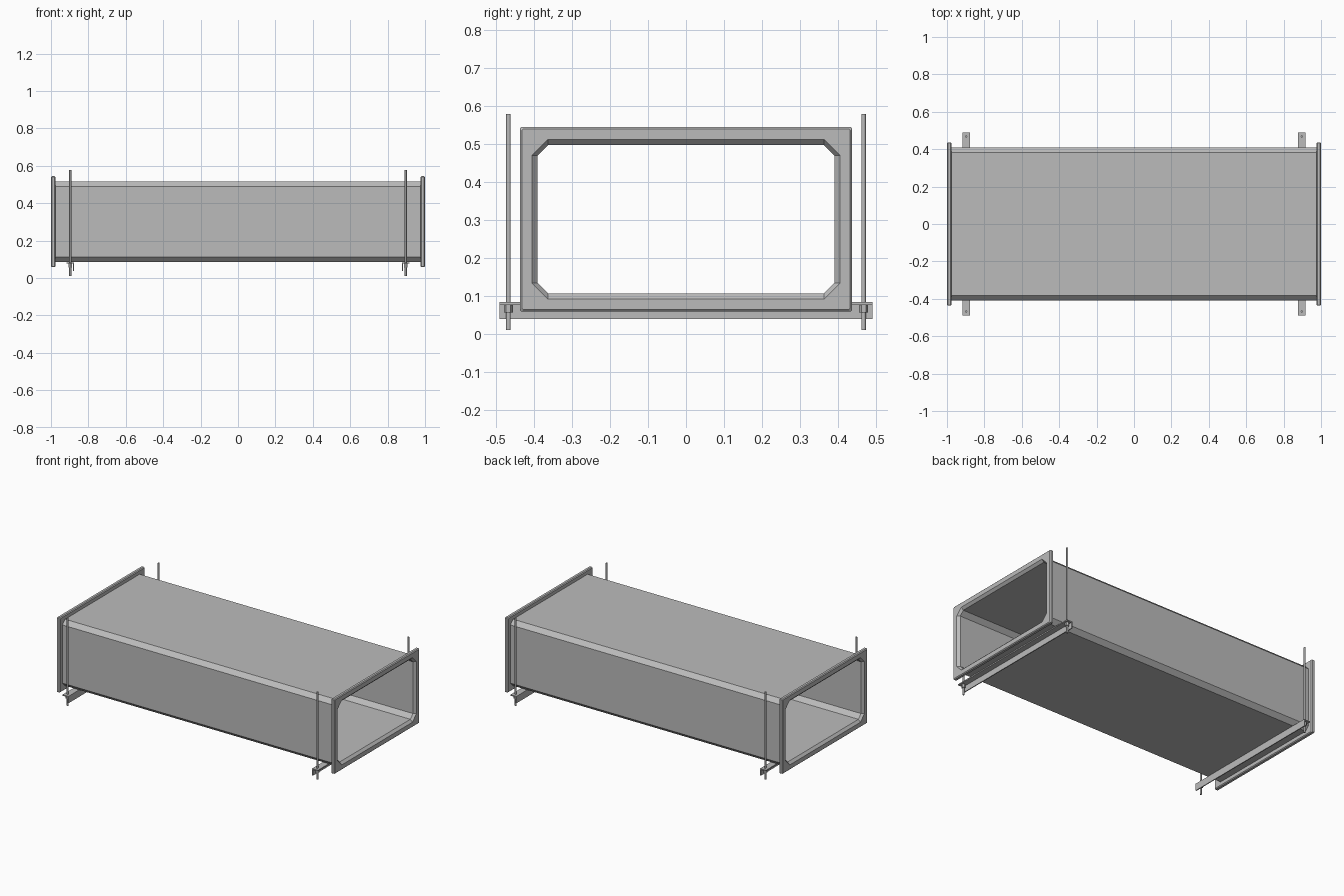
import bpy, bmesh

cube = bpy.data.objects.get("Cube")
if cube:
    bpy.data.objects.remove(cube)

steel = bpy.data.materials.new("galvanised grey")
steel.use_nodes = True
GREY = (0.5, 0.5, 0.5, 1)
steel.diffuse_color = GREY
steel.node_tree.nodes["Principled BSDF"].inputs["Base Color"].default_value = GREY

MID_Z = 0.301


def finish(name, bm):
    bmesh.ops.recalc_face_normals(bm, faces=bm.faces)
    mesh = bpy.data.meshes.new(name)
    bm.to_mesh(mesh)
    bm.free()
    mesh.materials.append(steel)
    obj = bpy.data.objects.new(name, mesh)
    bpy.context.collection.objects.link(obj)
    return obj


def outline(hy, hz, cut):
    """Rectangle with clipped corners, as (y, z) points."""
    quarter = [(hy, hz - cut), (hy - cut, hz)]
    pts = quarter + [(-y, z) for y, z in reversed(quarter)]
    return pts + [(-y, -z) for y, z in pts]


def ring_loft(name, sections):
    """Tube closed on itself through a cycle of (x, outline) sections."""
    bm = bmesh.new()
    rings = [[bm.verts.new((x, y, MID_Z + z)) for y, z in pts] for x, pts in sections]
    for k, a in enumerate(rings):
        b = rings[(k + 1) % len(rings)]
        for i in range(len(a)):
            j = (i + 1) % len(a)
            bm.faces.new((a[i], a[j], b[j], b[i]))
    return finish(name, bm)


def box(name, x0, x1, y0, y1, z0, z1):
    bm = bmesh.new()
    bmesh.ops.create_cube(bm, size=1)
    for v in bm.verts:
        v.co = (x1 if v.co.x > 0 else x0, y1 if v.co.y > 0 else y0, z1 if v.co.z > 0 else z0)
    return finish(name, bm)


def cylinder(name, x, y, z0, z1, r, sides, r_bottom=None):
    bm = bmesh.new()
    bmesh.ops.create_cone(bm, cap_ends=True, segments=sides, depth=z1 - z0,
                          radius1=r if r_bottom is None else r_bottom, radius2=r)
    bmesh.ops.translate(bm, verts=bm.verts, vec=(x, y, (z0 + z1) / 2))
    return finish(name, bm)


# Duct body: hollow, clipped corners
outer = outline(0.41, 0.216, 0.027)
inner = outline(0.39, 0.195, 0.027)
ring_loft("duct_body", [(-0.98, outer), (0.98, outer), (0.98, inner), (-0.98, inner)])

rim = outline(0.437, 0.243, 0.004)
rim_small = outline(0.432, 0.238, 0.004)
mouth = outline(0.405, 0.21, 0.042)

for side, s in (("left", 1), ("right", -1)):
    # End flange with eased rim and flared mouth
    ring_loft(side + "_flange", [
        (s * 0.975, outer), (s * 0.975, rim_small), (s * 0.98, rim),
        (s * 0.995, rim), (s * 1.0, rim_small), (s * 1.0, mouth),
        (s * 0.985, inner), (s * 0.975, inner)])

    # Angle iron beneath the duct
    xs = sorted((s * 0.876, s * 0.918))
    box(side + "_support_shelf", *xs, -0.49, 0.49, 0.076, 0.083)
    xs = sorted((s * 0.876, s * 0.882))
    box(side + "_support_leg", *xs, -0.49, 0.49, 0.038, 0.076)

    # Threaded hanger rods with nuts
    for end, t in (("back", 1), ("front", -1)):
        x, y = s * 0.897, t * 0.467
        tag = side + "_" + end
        rod = cylinder(tag + "_rod", x, y, 0.01, 0.578, 0.006, 12)
        nut = cylinder(tag + "_nut", x, y, 0.056, 0.076, 0.012, 6)
        for f in rod.data.polygons:
            f.use_smooth = abs(f.normal.z) < 0.5
